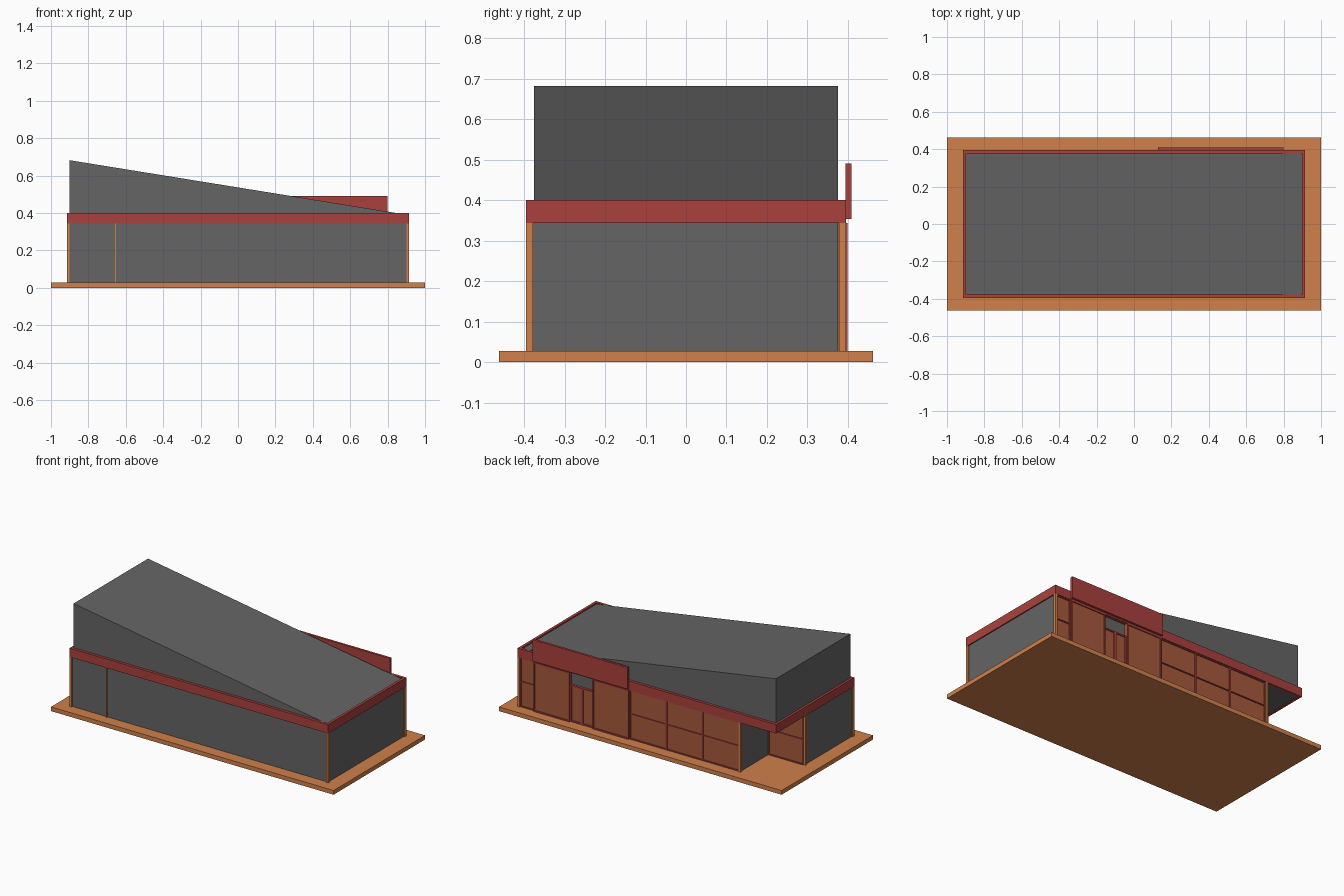
import bpy, bmesh

if "Cube" in bpy.data.objects:
    bpy.data.objects.remove(bpy.data.objects["Cube"])


def material(name, rgb):
    m = bpy.data.materials.new(name)
    m.diffuse_color = (*rgb, 1)
    m.use_nodes = True
    m.node_tree.nodes["Principled BSDF"].inputs["Base Color"].default_value = m.diffuse_color
    return m


ORANGE = material("timber_orange", (0.63, 0.22, 0.07))
RED = material("trim_red", (0.40, 0.053, 0.045))
BRICK = material("panel_brown", (0.38, 0.10, 0.045))
GREY = material("dark_grey", (0.13, 0.13, 0.13))


def finish(name, bm, mat):
    bmesh.ops.recalc_face_normals(bm, faces=bm.faces)
    me = bpy.data.meshes.new(name)
    bm.to_mesh(me)
    bm.free()
    ob = bpy.data.objects.new(name, me)
    bpy.context.collection.objects.link(ob)
    me.materials.append(mat)
    return ob


def box(name, x, y, z, mat):
    """Box from (min, max) pairs on each axis."""
    bm = bmesh.new()
    for v in bmesh.ops.create_cube(bm, size=1)["verts"]:
        v.co = [a + (b - a) * (c + 0.5) for (a, b), c in zip((x, y, z), v.co)]
    return finish(name, bm, mat)


def prism(name, points, offset, mat):
    """Closed outline pushed along an offset vector."""
    bm = bmesh.new()
    face = bm.faces.new([bm.verts.new(p) for p in points])
    new = bmesh.ops.extrude_face_region(bm, geom=[face])["geom"]
    bmesh.ops.translate(bm, vec=offset,
                        verts=[g for g in new if isinstance(g, bmesh.types.BMVert)])
    return finish(name, bm, mat)


FLOOR, EAVE = 0.027, 0.343
HX, HY = 0.915, 0.395            # outer half size of the frame
PORCH_X, PORCH_Y = -0.655, 0.10  # inner corner of the open porch

# Floor slab
box("floor_slab", (-1, 1), (-0.462, 0.462), (0, FLOOR), ORANGE)

# Grey walls, with one corner cut away for the porch
wx, wy, by = 0.908, -0.387, 0.375
plan = [(-wx, wy), (wx, wy), (wx, by), (PORCH_X, by),
        (PORCH_X, PORCH_Y - 0.01), (-wx, PORCH_Y - 0.01)]
prism("walls", [(x, y, FLOOR) for x, y in plan], (0, 0, EAVE - FLOOR), GREY)

# Sloping roof block, also the porch ceiling
profile = [(-0.9, EAVE + 0.004), (0.9, EAVE + 0.004), (0.9, 0.391), (-0.9, 0.682)]
prism("sloped_roof", [(x, -0.376, z) for x, z in profile], (0, 0.752, 0), GREY)

# Red fascia ring around the roof
T = 0.017
for s, side in ((-1, "front"), (1, "back")):
    box(f"fascia_{side}", (-HX, HX), sorted((s * HY, s * (HY - T))), (EAVE, 0.40), RED)
for s, side in ((-1, "left"), (1, "right")):
    box(f"fascia_{side}", sorted((s * HX, s * (HX - T))), (T - HY, HY - T), (EAVE, 0.40), RED)

# Timber posts
posts = {
    "front_left": (-HX, -HY), "front_right": (HX - 0.015, -HY),
    "back_right": (HX - 0.015, HY - T), "porch_left": (-HX, PORCH_Y - T),
    "porch_back": (PORCH_X - 0.007, HY - T),
}
for name, (x, y) in posts.items():
    box(f"post_{name}", (x, x + 0.015), (y, y + T), (FLOOR, EAVE), ORANGE)
box("post_front_divider", (-0.658, -0.651), (-HY, -0.38), (FLOOR, EAVE), ORANGE)


def bay(name, x0, x1, y, bar=None, top=EAVE, t=0.010, depth=0.015):
    """Framed panel facing the back, with an optional cross bar."""
    box(f"{name}_panel", (x0, x1), (y, y + depth - 0.006), (FLOOR, top), BRICK)
    yy = (y, y + depth)
    box(f"{name}_stile_a", (x0, x0 + t), yy, (FLOOR, top), RED)
    box(f"{name}_stile_b", (x1 - t, x1), yy, (FLOOR, top), RED)
    rails = [("bottom", FLOOR), ("top", top - t)] + ([("middle", bar)] if bar else [])
    for label, z in rails:
        box(f"{name}_rail_{label}", (x0 + t, x1 - t), yy, (z, z + t), RED)


# Three wide bays, the narrow end bay and the porch bay
xs = [-0.648, -0.387, -0.132, 0.125]
for i in range(3):
    bay(f"window_bay_{i + 1}", xs[i], xs[i + 1], by, 0.185, t=0.006)
bay("window_bay_end", 0.80, 0.90, by, 0.185, t=0.006)
bay("porch_bay", -0.90, PORCH_X, PORCH_Y - 0.01, 0.185, t=0.006)

# Plain entrance panels standing slightly forward
bay("entrance_panel_left", 0.546, 0.80, by, depth=0.024, t=0.008)
bay("entrance_panel_right", 0.128, 0.384, by, depth=0.024, t=0.008)

# Double door with open lintel area above
bay("door_leaf_left", 0.465, 0.546, by, top=0.262, t=0.009)
bay("door_leaf_right", 0.384, 0.465, by, top=0.262, t=0.009)

# Raised board over the entrance
box("entrance_board", (0.128, 0.80), (0.394, 0.409), (0.353, 0.491), RED)
